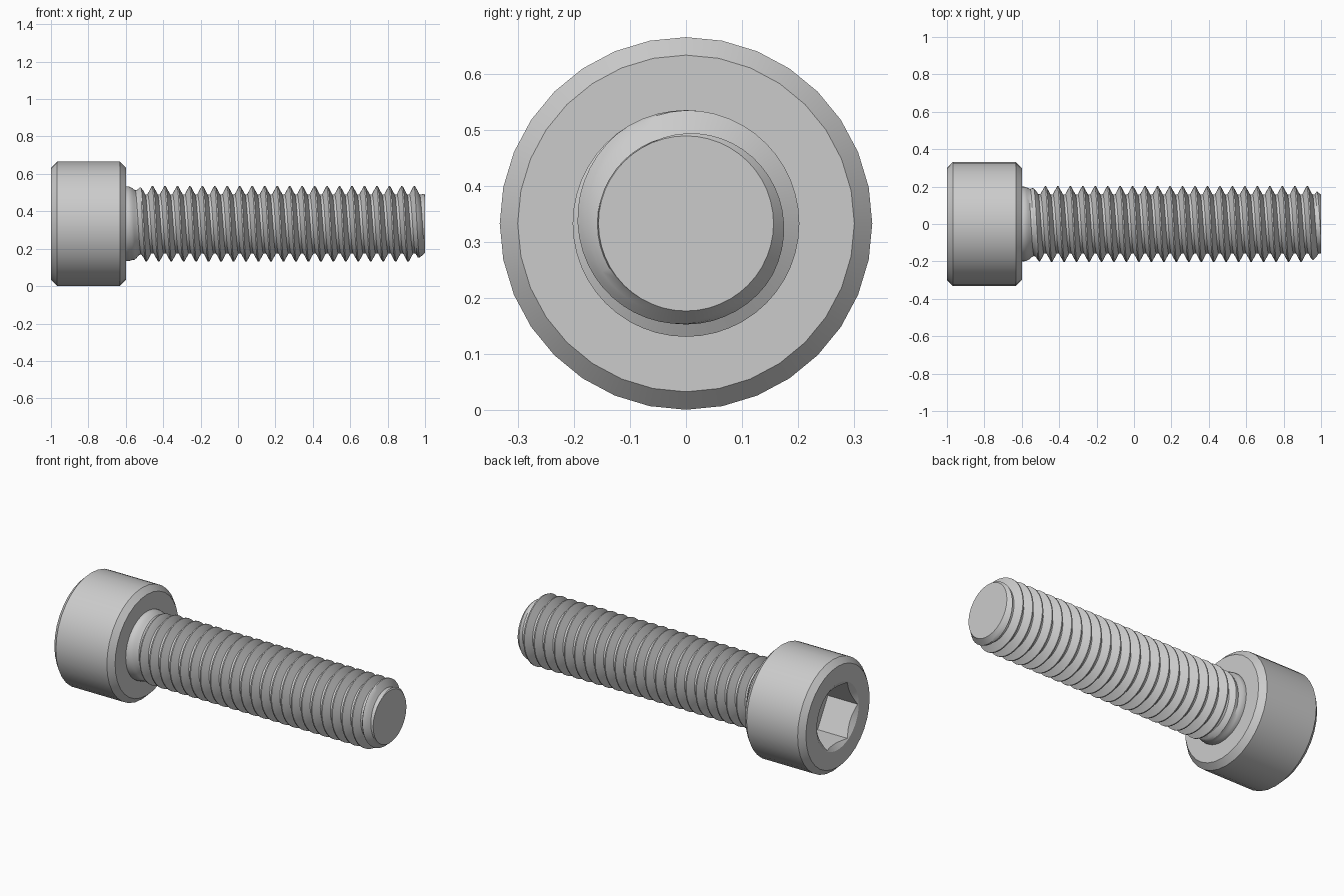
import bpy, bmesh
from math import pi, cos, sin, radians

if "Cube" in bpy.data.objects:
    bpy.data.objects.remove(bpy.data.objects["Cube"])

CZ = 0.333                 # height of the bolt axis
PITCH = 1 / 15
MAJOR, MINOR = 0.202, 0.158


def finish(bm, name):
    bmesh.ops.recalc_face_normals(bm, faces=bm.faces)
    mesh = bpy.data.meshes.new(name)
    bm.to_mesh(mesh)
    bm.free()
    ob = bpy.data.objects.new(name, mesh)
    bpy.context.collection.objects.link(ob)
    return ob


def turned(name, profile, sides):
    """Solid along x from (x, radius) rings, first corner pointing to +y."""
    bm = bmesh.new()
    rings = [[bm.verts.new((x, r * cos(2 * pi * i / sides), CZ + r * sin(2 * pi * i / sides)))
              for i in range(sides)] for x, r in profile]
    for a, b in zip(rings, rings[1:]):
        for i in range(sides):
            j = (i + 1) % sides
            bm.faces.new((a[i], a[j], b[j], b[i]))
    bm.faces.new(rings[0])
    bm.faces.new(rings[-1])
    return finish(bm, name)


def smooth(ob, angle):
    bpy.ops.object.select_all(action='DESELECT')
    ob.select_set(True)
    bpy.context.view_layer.objects.active = ob
    bpy.ops.object.shade_smooth_by_angle(angle=radians(angle))


# Cylindrical head with chamfered rims
head = turned("head", [(-1, 0.3), (-0.968, 0.332), (-0.632, 0.332), (-0.6, 0.3)], 32)

# Hex socket with a conical lead-in
hexagon = turned("hex_cutter", [(-1.05, 0.1925), (-0.8, 0.1925)], 6)
lead_in = turned("lead_in_cutter", [(-1.02, 0.2275), (-0.87, 0.001)], 48)
bpy.context.view_layer.objects.active = head
for cutter in (hexagon, lead_in):
    mod = head.modifiers.new("socket", 'BOOLEAN')
    mod.operation = 'DIFFERENCE'
    mod.solver = 'EXACT'
    mod.object = cutter
    bpy.ops.object.modifier_apply(modifier=mod.name)
    bpy.data.objects.remove(cutter, do_unlink=True)
smooth(head, 25)


# Threaded shank: radius as a function of position and angle
X0, X1, PHASE = -0.605, 1.0, -0.007


def thread_radius(x, turn):
    u = ((x - PHASE) / PITCH - turn + 0.5) % 1 - 0.5
    t = min(max((abs(u) - 0.05) / 0.35, 0), 1)
    r = MAJOR + (MINOR - MAJOR) * t
    neck = 0.2 - 0.35 * min(max(x + 0.585, 0), 0.06)      # run-out under the head
    w = min(max((x + 0.57) / 0.07, 0), 1)
    r = neck + (r - neck) * w
    return min(r, 0.156 + 0.85 * (X1 - x))                # chamfered tip


SECTORS = 48
KNOTS = (-0.4, -0.225, -0.05, 0.05, 0.225, 0.4)
bm = bmesh.new()
knots = [PHASE + PITCH * (k + u) for k in range(-12, 18) for u in KNOTS]
cols = []
for j in range(SECTORS):
    turn = j / SECTORS
    col = []
    for k in knots:
        x = min(max(k + PITCH * turn, X0), X1)
        r = thread_radius(x, turn)
        a = 2 * pi * turn
        col.append(bm.verts.new((x, r * cos(a), CZ + r * sin(a))))
    cols.append(col)
for j in range(SECTORS):
    a, b = cols[j], cols[(j + 1) % SECTORS]
    s = len(KNOTS) if j == SECTORS - 1 else 0             # helix climbs one pitch at the seam
    for k in range(len(knots) - 1 - s):
        bm.faces.new((a[k], b[k + s], b[k + 1 + s], a[k + 1]))
bmesh.ops.remove_doubles(bm, verts=bm.verts, dist=1e-5)
bmesh.ops.delete(bm, geom=[v for v in bm.verts if not v.link_faces], context='VERTS')
bmesh.ops.holes_fill(bm, edges=[e for e in bm.edges if e.is_boundary], sides=0)
shank = finish(bm, "threaded_shank")
smooth(shank, 30)
